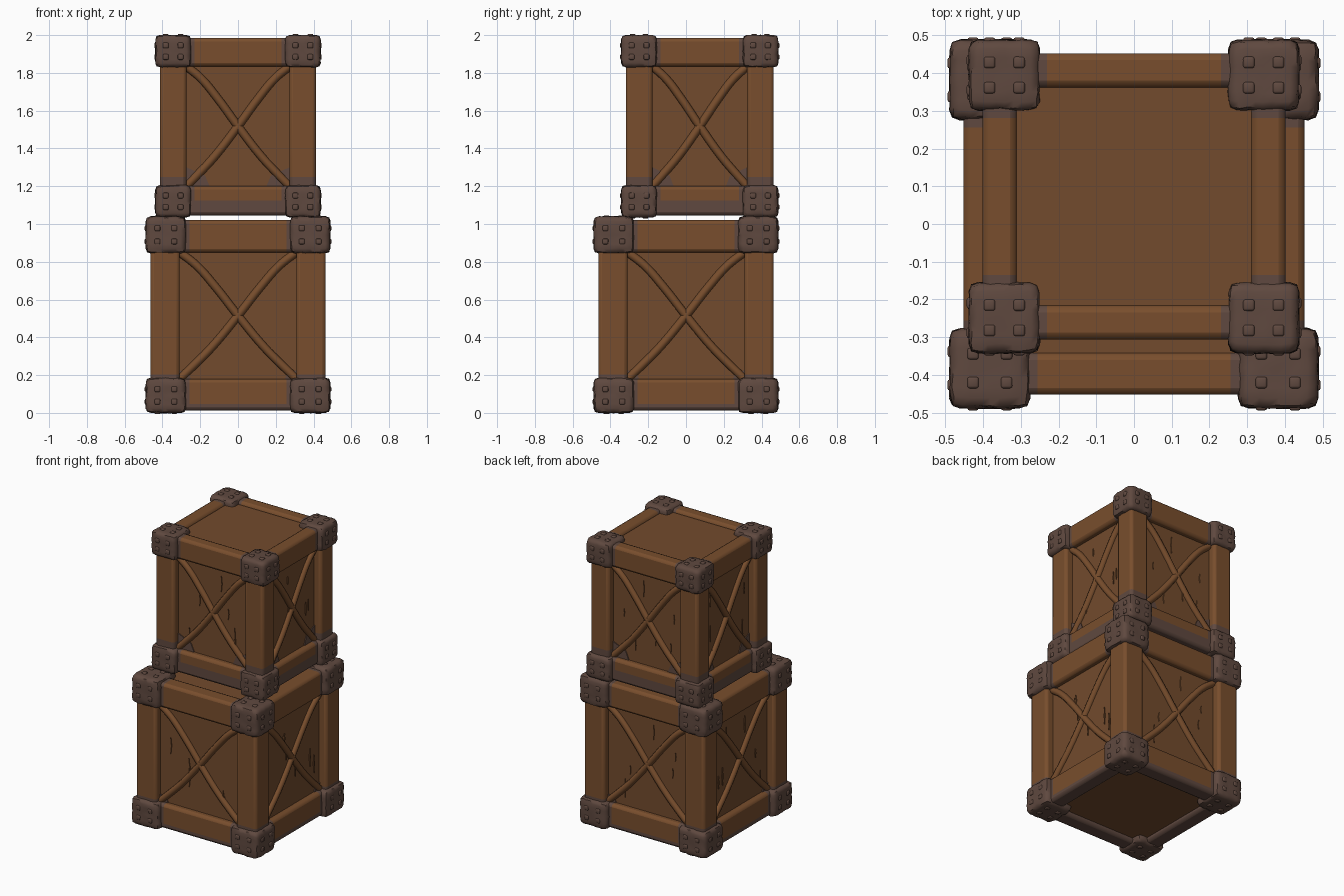
import bpy, bmesh, math, random
from mathutils import Vector, Matrix

random.seed(4)
old = bpy.data.objects.get("Cube")
if old:
    bpy.data.objects.remove(old)


def material(name, rgb):
    m = bpy.data.materials.new(name)
    m.use_nodes = True
    m.diffuse_color = (*rgb, 1)
    m.node_tree.nodes["Principled BSDF"].inputs["Base Color"].default_value = (*rgb, 1)
    return m


WOOD = material("brown wood", (0.19, 0.076, 0.026))
PANEL = material("panel wood", (0.17, 0.07, 0.026))
METAL = material("grey brown metal", (0.115, 0.066, 0.050))


def finish(name, bm, mats, bevel=0, segments=2):
    bmesh.ops.recalc_face_normals(bm, faces=bm.faces)
    mesh = bpy.data.meshes.new(name)
    bm.to_mesh(mesh)
    bm.free()
    ob = bpy.data.objects.new(name, mesh)
    bpy.context.collection.objects.link(ob)
    for m in mats:
        mesh.materials.append(m)
    if bevel:
        mod = ob.modifiers.new("soft edges", 'BEVEL')
        mod.width, mod.segments = bevel, segments
        mod.limit_method, mod.angle_limit = 'ANGLE', math.radians(40)
    for o in bpy.context.selected_objects:
        o.select_set(False)
    ob.select_set(True)
    bpy.context.view_layer.objects.active = ob
    bpy.ops.object.shade_smooth_by_angle(angle=math.radians(50))
    return ob


def add_box(bm, lo, hi):
    lo, hi = Vector(lo), Vector(hi)
    mat = Matrix.Translation((lo + hi) / 2) @ Matrix.Diagonal((*(hi - lo), 1))
    return bmesh.ops.create_cube(bm, size=1, matrix=mat)["verts"]


def box(name, lo, hi, mats, bevel=0.016, cuts=(), rule=None):
    """Box with optional (axis, position) cuts and a rule that picks metal faces."""
    bm = bmesh.new()
    add_box(bm, lo, hi)
    for axis, pos in cuts:
        co, no = Vector(), Vector()
        co[axis], no[axis] = pos, 1
        bmesh.ops.bisect_plane(bm, geom=bm.verts[:] + bm.edges[:] + bm.faces[:],
                               plane_co=co, plane_no=no)
    if rule:
        for f in bm.faces:
            f.material_index = int(rule(f.calc_center_median()))
    return finish(name, bm, mats, bevel)


def cap(name, centre, half, out):
    """Lumpy rounded corner cap with rivets on its three outer faces."""
    bm = bmesh.new()
    bmesh.ops.create_cube(bm, size=2)
    bmesh.ops.subdivide_edges(bm, edges=bm.edges[:], cuts=7, use_grid_fill=True)
    for v in bm.verts:
        p = v.co.copy()
        r = sum(abs(c) ** 9 for c in p) ** (1 / 9)
        v.co = p / r + Vector([random.uniform(-0.025, 0.025) for _ in p])
    for v in bm.verts:
        v.co = centre + Vector([v.co[i] * half[i] for i in range(3)])
    for axis in range(3):
        a, b = [i for i in range(3) if i != axis]
        for sa in (-1, 1):
            for sb in (-1, 1):
                p = centre.copy()
                p[axis] += out[axis] * half[axis] * 0.97
                p[a] += sa * half[a] * 0.42
                p[b] += sb * half[b] * 0.36
                size = Vector((0.015, 0.015, 0.015))
                size[axis] = 0.009
                vs = add_box(bm, p - size, p + size)
                es = {e for v in vs for e in v.link_edges}
                bmesh.ops.bevel(bm, geom=list(es), offset=0.006, segments=2,
                                profile=0.5, affect='EDGES')
    finish(name, bm, [METAL])


def brace(name, points, radius):
    """Rounded strip swept along a slightly bent path."""
    cu = bpy.data.curves.new(name, 'CURVE')
    cu.dimensions = '3D'
    cu.bevel_depth, cu.bevel_resolution, cu.resolution_u = radius, 2, 5
    sp = cu.splines.new('BEZIER')
    sp.bezier_points.add(len(points) - 1)
    for bp, p in zip(sp.bezier_points, points):
        bp.co = p
        bp.handle_left_type = bp.handle_right_type = 'AUTO'
    cu.materials.append(WOOD)
    ob = bpy.data.objects.new(name, cu)
    bpy.context.collection.objects.link(ob)
    for o in bpy.context.selected_objects:
        o.select_set(False)
    ob.select_set(True)
    bpy.context.view_layer.objects.active = ob
    bpy.ops.object.convert(target='MESH')


def plate(name, corners, normal, mat):
    """Thin flat plate from an outline."""
    bm = bmesh.new()
    f = bm.faces.new([bm.verts.new(p) for p in corners])
    ext = bmesh.ops.extrude_face_region(bm, geom=[f])["geom"]
    bmesh.ops.translate(bm, vec=normal * 0.006,
                        verts=[g for g in ext if isinstance(g, bmesh.types.BMVert)])
    finish(name, bm, [mat])


def crate(tag, cx, cy, hx, hy, z0, z1, low, high, size, post_w, rim, stain):
    """low and high are the z ranges of the bottom and top beams."""
    c = Vector((cx, cy, 0))
    h = (hx, hy)
    post_o = [v - 0.024 for v in h]
    beam_o = [v - 0.036 for v in h]
    panel_o = [v - 0.078 for v in h]
    # Panelled body
    box(tag + "_panels", (cx - panel_o[0], cy - panel_o[1], low[0] + 0.03),
        (cx + panel_o[0], cy + panel_o[1], high[1] - 0.022), [PANEL], 0.004)
    for sx in (-1, 1):
        for sy in (-1, 1):
            s = Vector((sx, sy, 0))
            # Upright posts, stained next to the caps
            outer = c + Vector((sx * post_o[0], sy * post_o[1], z0 + 0.05))
            inner = c + Vector((sx * (post_o[0] - post_w), sy * (post_o[1] - post_w), z1 - 0.05))
            mark = low[1] + stain
            box(tag + "_post", [min(p) for p in zip(outer, inner)],
                [max(p) for p in zip(outer, inner)], [WOOD, METAL], 0.018,
                [(2, mark)], lambda p: p.z < mark)
            # Corner caps
            for up, (a, b) in ((-1, (z0, low[1] + 0.005)), (1, (high[0] - 0.005, z1))):
                half = Vector((size / 2, size / 2, (b - a) / 2))
                mid = c + Vector((sx * (hx - size / 2), sy * (hy - size / 2), (a + b) / 2))
                cap(tag + "_corner_cap", mid, half, (sx, sy, up))
    # Horizontal beams along both directions
    for axis in (0, 1):
        other = 1 - axis
        for side in (-1, 1):
            for (a, b), label in ((low, "_bottom_beam"), (high, "_top_beam")):
                lo, hi = Vector((0, 0, a)), Vector((0, 0, b))
                reach = h[axis] - 0.07
                lo[axis], hi[axis] = c[axis] - reach, c[axis] + reach
                e = sorted((side * beam_o[other], side * (beam_o[other] - rim)))
                lo[other], hi[other] = c[other] + e[0], c[other] + e[1]
                end = h[axis] - size - 0.02
                level = a + (stain * 1.6 if label == "_bottom_beam" else 0)
                cuts = [(axis, c[axis] - end), (axis, c[axis] + end)]
                if level > a:
                    cuts.append((2, level))
                box(tag + label, lo, hi, [WOOD, METAL], 0.018, cuts,
                    lambda p: abs(p[axis] - c[axis]) > end or p.z < level)
            # Crossed braces, corner stains and grain on each side panel
            n = Vector((0, 0, 0))
            n[other] = side
            t = Vector((0, 0, 0))
            t[axis] = 1
            w = post_o[axis] - post_w
            zm, hz = (low[1] + high[0]) / 2, (high[0] - low[1]) / 2

            def at(u, v, lift=0):
                return c + n * (panel_o[other] + lift) + t * (u * w) + Vector((0, 0, zm + v * hz))
            for d in (-1, 1):
                path = [(-1, 1), (-0.72, 0.8), (-0.4, 0.47), (0, 0), (0.45, -0.5), (0.75, -0.78), (1, -1)]
                brace(tag + "_brace", [at(d * u, v, 0.003) for u, v in path], 0.022)
                k = stain * 9
                plate(tag + "_corner_stain", [at(d, -1), at(d * (1 - k), -1), at(d * (1 - k * 0.8), -1 + k * 0.4),
                                              at(d, -1 + k * 0.7)], n, METAL)
            for _ in range(6):
                u, v = random.choice((-1, 1)) * random.uniform(0.1, 0.8), random.uniform(-0.7, 0.7)
                l = random.uniform(0.08, 0.2)
                plate(tag + "_grain", [at(u - 0.015, v), at(u, v - l), at(u + 0.02, v), at(u, v + l)], n, PANEL)


crate("lower_crate", 0, 0, 0.488, 0.488, 0, 1.04, (0.012, 0.18), (0.85, 1.02),
      0.212, 0.155, 0.11, 0.022)
crate("upper_crate", 0, 0.073, 0.437, 0.415, 1.035, 2.0, (1.045, 1.2), (1.835, 1.985),
      0.187, 0.14, 0.09, 0.05)
